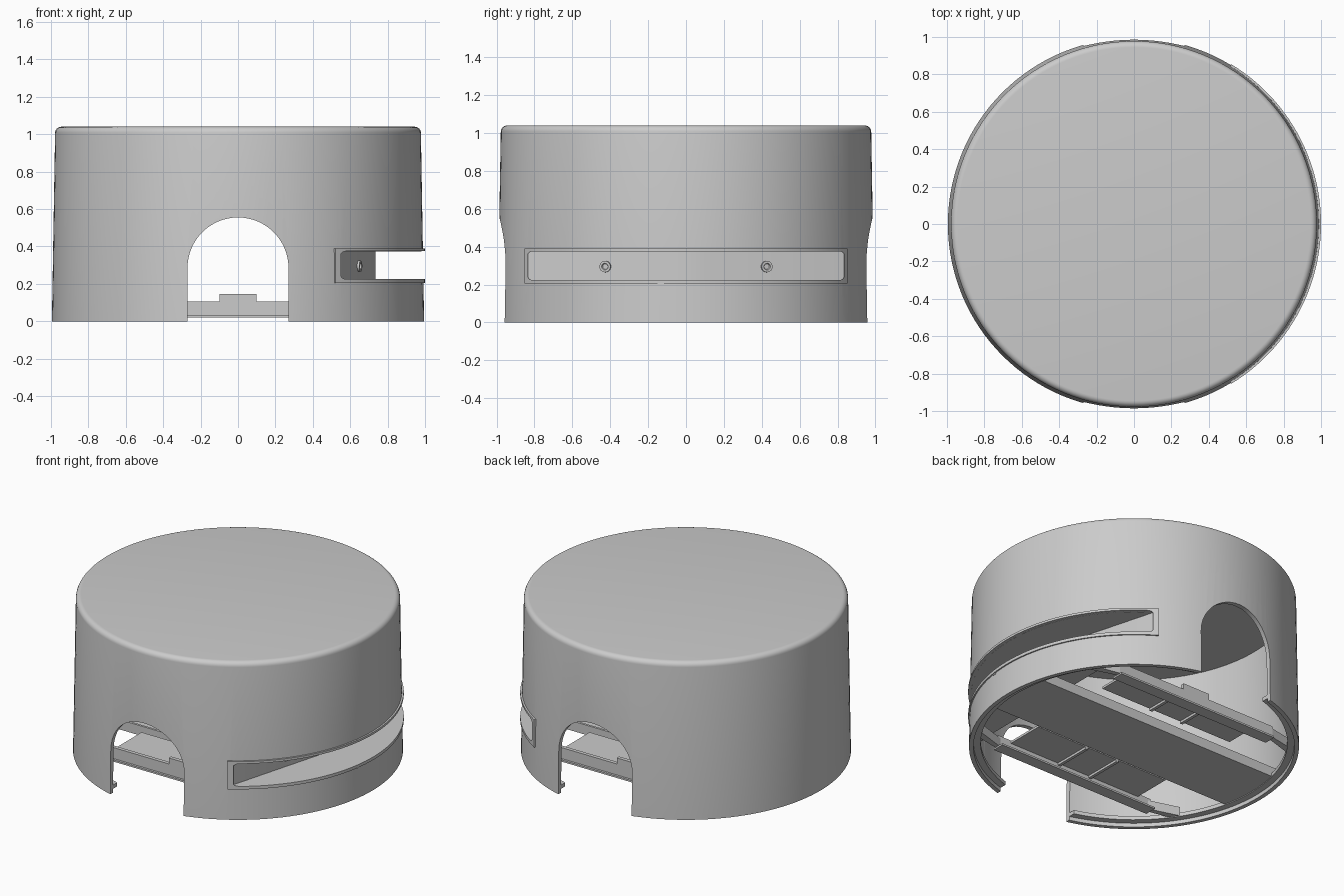
import bpy, bmesh
from math import sin, cos, pi, radians, sqrt, atan2

if "Cube" in bpy.data.objects:
    bpy.data.objects.remove(bpy.data.objects["Cube"])


def finish(name, bm, angle=30):
    bmesh.ops.recalc_face_normals(bm, faces=bm.faces)
    me = bpy.data.meshes.new(name)
    bm.to_mesh(me)
    bm.free()
    ob = bpy.data.objects.new(name, me)
    bpy.context.collection.objects.link(ob)
    smooth(ob, angle)
    return ob


def smooth(ob, angle=30):
    bpy.ops.object.select_all(action='DESELECT')
    ob.select_set(True)
    bpy.context.view_layer.objects.active = ob
    bpy.ops.object.shade_smooth_by_angle(angle=radians(angle))


def lathe(name, profile, steps=128, closed=True):
    """Revolve an (r, z) profile; points with r = 0 are merged on the axis."""
    bm = bmesh.new()
    vs = [bm.verts.new((r, 0, z)) for r, z in profile]
    es = [bm.edges.new((a, b)) for a, b in zip(vs, vs[1:])]
    if closed:
        es.append(bm.edges.new((vs[-1], vs[0])))
    bmesh.ops.spin(bm, geom=vs + es, cent=(0, 0, 0), axis=(0, 0, 1),
                   angle=2 * pi, steps=steps, use_duplicate=False)
    bmesh.ops.remove_doubles(bm, verts=bm.verts, dist=1e-5)
    return finish(name, bm)


def prism(name, pts, direction):
    """Extrude a flat 3D outline along a direction."""
    bm = bmesh.new()
    f = bm.faces.new([bm.verts.new(p) for p in pts])
    new = bmesh.ops.extrude_face_region(bm, geom=[f])['geom']
    bmesh.ops.translate(bm, vec=direction,
                        verts=[g for g in new if isinstance(g, bmesh.types.BMVert)])
    return finish(name, bm)


def box(name, x0, x1, y0, y1, z0, z1):
    return prism(name, [(x0, y0, z0), (x1, y0, z0), (x1, y1, z0), (x0, y1, z0)], (0, 0, z1 - z0))


def cut(ob, *cutters):
    for c in cutters:
        m = ob.modifiers.new('cut', 'BOOLEAN')
        m.operation = 'DIFFERENCE'
        m.solver = 'EXACT'
        m.object = c
        bpy.ops.object.select_all(action='DESELECT')
        ob.select_set(True)
        bpy.context.view_layer.objects.active = ob
        bpy.ops.object.modifier_apply(modifier=m.name)
    smooth(ob)


# cutters: through arch along y, and rounded slot along x
arch = [(-0.27, -1.3, -0.1), (0.27, -1.3, -0.1)]
arch += [(0.27 * cos(pi * i / 32), -1.3, 0.285 + 0.27 * sin(pi * i / 32)) for i in range(33)]
arch_cutter = prism('arch_cutter', arch, (0, 2.6, 0))
slot = []
for sy, sz, a0 in ((1, 1, 0), (-1, 1, 90), (-1, -1, 180), (1, -1, 270)):
    for k in range(5):
        a = radians(a0 + 22.5 * k)
        slot.append((0.3, sy * 0.815 + 0.02 * cos(a), 0.30 + sz * 0.055 + 0.02 * sin(a)))
slot_cutter = prism('slot_cutter', slot, (1.0, 0, 0))

# shell: slightly tapered hollow drum with a rounded top edge
top = [(0.945 + 0.033 * cos(radians(a)), 1.007 + 0.033 * sin(radians(a))) for a in range(0, 91, 15)]
shell = lathe('shell', [(0.995, 0)] + top + [(0, 1.04), (0, 1.01), (0.945, 1.01), (0.968, 0)])
cut(shell, arch_cutter, slot_cutter)

# inner rim near the bottom edge, interrupted by the arches
rim = lathe('inner_rim', [(0.925, 0.025), (0.972, 0.025), (0.972, 0.05), (0.925, 0.05)])
cut(rim, arch_cutter)


# raised frame around the slot
def arc(r, half, z, n=48):
    return [(r * cos(half * (2 * i / n - 1)), r * sin(half * (2 * i / n - 1)), z) for i in range(n + 1)]


half = atan2(0.853, 0.52)
frame = prism('slot_frame', arc(1.0, half, 0.205) + arc(0.97, half, 0.205)[::-1], (0, 0, 0.185))
cut(frame, slot_cutter)

# pocket behind the slot: floor, ceiling and three-panel back wall
wall = [(0.53, -0.835), (0.735, -0.1), (0.735, 0.1), (0.53, 0.835)]
edge = arc(0.98, atan2(0.835, 0.53), 0)
for name, z in (('pocket_floor', 0.208), ('pocket_ceiling', 0.374)):
    prism(name, [(x, y, z) for x, y, _ in edge] + [(x, y, z) for x, y in wall[::-1]], (0, 0, 0.016))
prism('pocket_wall', [(x, y, 0.208) for x, y in wall] +
      [(x - 0.02, y, 0.208) for x, y in wall[::-1]], (0, 0, 0.182))
box('pocket_catch', 0.9, 0.985, -0.15, -0.05, 0.197, 0.21)

# screws on the angled wall panels
for s in (-1, 1):
    screw = lathe('wall_screw', [(0, 0), (0.03, 0), (0.03, 0.012), (0.018, 0.012),
                                 (0.014, 0.004), (0, 0.004)], 24, False)
    screw.location = (0.645, s * 0.425, 0.295)
    screw.rotation_euler = (0, pi / 2, s * atan2(0.205, 0.735))

# central tray with side flanges
w = sqrt(0.96 ** 2 - 0.22 ** 2)
box('tray_plate', -w, w, -0.22, 0.22, 0.03, 0.045)
for s in (-1, 1):
    y0, y1 = sorted((s * 0.205, s * 0.22))
    box('tray_flange', -w, w, y0, y1, 0.03, 0.095)

    # entrance sill: upright bar, centre tab and foot
    y0, y1 = sorted((s * 0.56, s * 0.585))
    box('sill_bar', -0.6, 0.6, y0, y1, 0.02, 0.105)
    box('sill_tab', -0.1, 0.1, y0, y1, 0.10, 0.145)
    y0, y1 = sorted((s * 0.52, s * 0.60))
    box('sill_foot', -0.6, 0.6, y0, y1, 0.02, 0.032)

    # side platform between sill and tray, with small cross ribs
    y0, y1 = sorted((s * 0.30, s * 0.57))
    box('side_platform', -0.5, 0.5, y0, y1, 0.085, 0.1)
    for x in (-0.12, 0.12):
        box('platform_rib', x - 0.01, x + 0.01, y0, y1, 0.07, 0.087)

    # brackets joining the sill to the inner wall
    for t in (-1, 1):
        prism('sill_bracket', [(t * 0.58, s * 0.56, 0.03), (t * 0.60, s * 0.585, 0.03),
                               (t * 0.78, s * 0.55, 0.03), (t * 0.78, s * 0.50, 0.03)], (0, 0, 0.06))

for c in (arch_cutter, slot_cutter):
    bpy.data.objects.remove(c, do_unlink=True)
